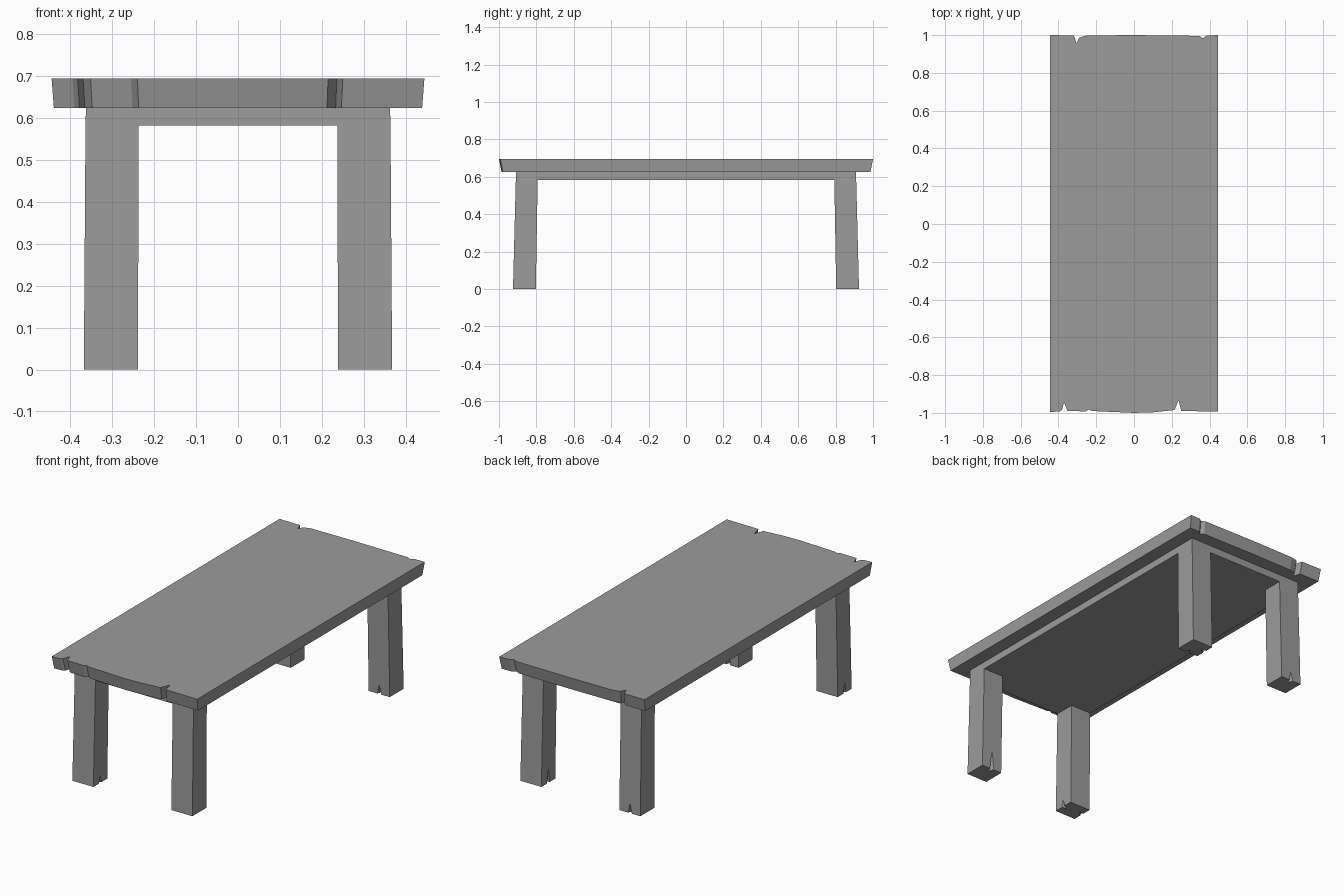
import bpy, bmesh
from mathutils import Vector

cube = bpy.data.objects.get("Cube")
if cube:
    bpy.data.objects.remove(cube, do_unlink=True)

grey = bpy.data.materials.new("worn_grey")
grey.use_nodes = True
colour = (0.33, 0.33, 0.33, 1)
grey.diffuse_color = colour
grey.node_tree.nodes["Principled BSDF"].inputs["Base Color"].default_value = colour


def finish(name, bm):
    bmesh.ops.recalc_face_normals(bm, faces=bm.faces)
    mesh = bpy.data.meshes.new(name)
    bm.to_mesh(mesh)
    bm.free()
    mesh.materials.append(grey)
    obj = bpy.data.objects.new(name, mesh)
    bpy.context.collection.objects.link(obj)
    return obj


def loft(name, low, high, z0, z1):
    """Join two matching outlines into a closed solid."""
    bm = bmesh.new()
    a = [bm.verts.new((x, y, z0)) for x, y in low]
    b = [bm.verts.new((x, y, z1)) for x, y in high]
    bm.faces.new(a)
    bm.faces.new(b)
    for i in range(len(a)):
        j = (i + 1) % len(a)
        bm.faces.new((a[i], a[j], b[j], b[i]))
    return finish(name, bm)


def rect(x0, x1, y0, y1):
    return [(x0, y0), (x1, y0), (x1, y1), (x0, y1)]


# Tabletop: chipped ends, tapering towards the underside
front = [(-.445, -.995), (-.395, -.993), (-.383, -.985), (-.37, -.945),
         (-.352, -.99), (-.255, -.992), (-.24, -.982), (-.222, -.99),
         (0, -1), (.1, -.997), (.215, -.985), (.236, -.932),
         (.25, -.99), (.445, -.993)]
back = [(.445, 1), (.385, .998), (.365, .983), (.345, .996), (0, 1),
        (-.25, .998), (-.29, .987), (-.305, .957), (-.318, .998), (-.445, 1)]
outline = front + back
loft("tabletop", [(x * .988, y * .986) for x, y in outline], outline, .625, .695)

# Solid apron slab flush with the outside of the legs
loft("apron", rect(-.364, .364, -.91, .91), rect(-.363, .363, -.909, .909), .583, .625)


def crack_cutter(name, base, out, height):
    """Pointed wedge that splits the foot of a leg face."""
    side = Vector((-out.y, out.x, 0))
    bm = bmesh.new()
    inner = bm.verts.new(base - out * .03 - Vector((0, 0, .005)))
    lips = [bm.verts.new(base + out * .02 + side * s * .022 - Vector((0, 0, .005)))
            for s in (-1, 1)]
    tip = bm.verts.new(base + out * .015 + Vector((0, 0, height * 1.25)))
    for tri in ((inner, *lips), (inner, lips[0], tip), (inner, lips[1], tip), (*lips, tip)):
        bm.faces.new(tri)
    obj = finish(name, bm)
    obj.hide_render = True
    return obj


# Legs: slightly splayed posts; each crack is (outward direction, height)
cracks = {
    ("front", "right"): [((1, 0), .05), ((-1, 0), .07)],
    ("front", "left"): [((0, 1), .13)],
    ("back", "right"): [((0, 1), .07)],
    ("back", "left"): [((0, -1), .06), ((-1, 0), .10)],
}
for (end, hand), splits in cracks.items():
    sx = 1 if hand == "left" else -1
    sy = 1 if end == "back" else -1
    name = f"{end}_{hand}_leg"
    foot = [(sx * x, sy * y) for x, y in rect(.239, .368, .803, .925)]
    head = [(sx * x, sy * y) for x, y in rect(.237, .364, .793, .91)]
    leg = loft(name, foot, head, 0, .583)
    centre = Vector((sx * .3035, sy * .864, 0))
    for i, (direction, height) in enumerate(splits):
        out = Vector((*direction, 0))
        half = .0645 if direction[0] else .061
        cutter = crack_cutter(f"{name}_crack_{i + 1}", centre + out * half, out, height)
        mod = leg.modifiers.new("crack", "BOOLEAN")
        mod.operation = "DIFFERENCE"
        mod.solver = "EXACT"
        mod.object = cutter
        # Bake the cut, then drop the helper
        bpy.context.view_layer.objects.active = leg
        bpy.ops.object.modifier_apply(modifier=mod.name)
        bpy.data.objects.remove(cutter, do_unlink=True)
